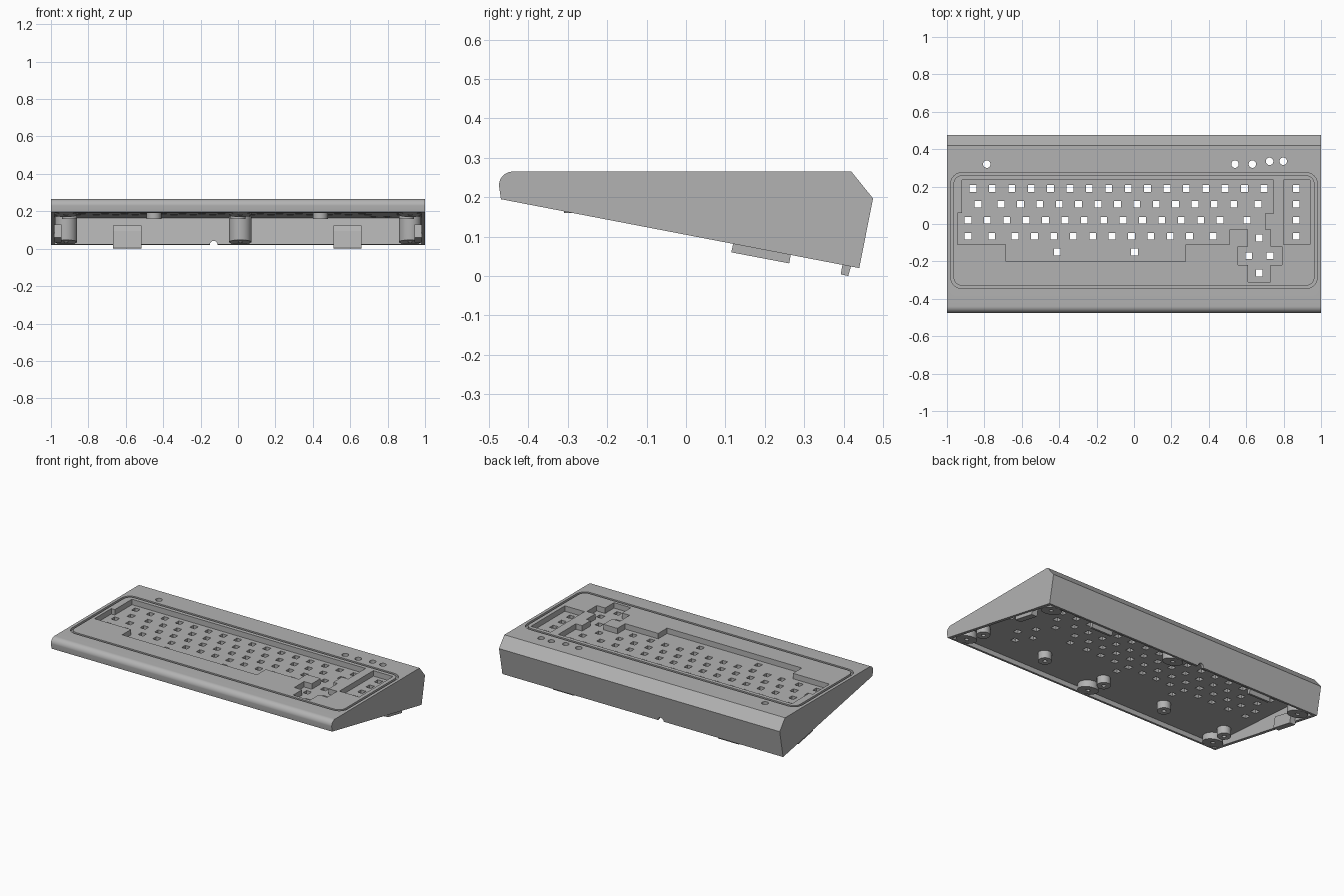
import bpy, bmesh, math
from mathutils import Matrix

if "Cube" in bpy.data.objects:
    bpy.data.objects.remove(bpy.data.objects["Cube"])

grey = bpy.data.materials.new("case_grey")
grey.use_nodes = True
grey.diffuse_color = (0.45, 0.45, 0.45, 1)
grey.node_tree.nodes["Principled BSDF"].inputs["Base Color"].default_value = (0.45, 0.45, 0.45, 1)


def finish(name, bm):
    bmesh.ops.recalc_face_normals(bm, faces=bm.faces)
    me = bpy.data.meshes.new(name)
    bm.to_mesh(me)
    bm.free()
    me.materials.append(grey)
    ob = bpy.data.objects.new(name, me)
    bpy.context.collection.objects.link(ob)
    return ob


def extrude(bm, pts, vec):
    """Add a closed prism from a planar outline."""
    face = bm.faces.new([bm.verts.new(p) for p in pts])
    out = bmesh.ops.extrude_face_region(bm, geom=[face], use_keep_orig=True)
    verts = [g for g in out["geom"] if isinstance(g, bmesh.types.BMVert)]
    bmesh.ops.translate(bm, verts=verts, vec=vec)


def side_prism(bm, profile, x0, x1):
    extrude(bm, [(x0, y, z) for y, z in profile], (x1 - x0, 0, 0))


def plan_prism(bm, outline, z0, z1):
    extrude(bm, [(x, y, z0) for x, y in outline], (0, 0, z1 - z0))


def rect(x0, x1, y0, y1):
    return [(x0, y0), (x1, y0), (x1, y1), (x0, y1)]


def circle(cx, cy, r, n=24):
    return [(cx + r * math.cos(2 * math.pi * i / n), cy + r * math.sin(2 * math.pi * i / n)) for i in range(n)]


def round_rect(x0, x1, y0, y1, r, n=6):
    pts = []
    for k, (cx, cy) in enumerate(rect(x0 + r, x1 - r, y0 + r, y1 - r)):
        for i in range(n + 1):
            a = math.pi + math.pi / 2 * (k + i / n)
            pts.append((cx + r * math.cos(a), cy + r * math.sin(a)))
    return pts


def smooth(ob):
    bpy.ops.object.select_all(action="DESELECT")
    ob.select_set(True)
    bpy.context.view_layer.objects.active = ob
    bpy.ops.object.shade_smooth_by_angle(angle=math.radians(30))


def cut(ob, bm):
    cutter = finish("cutter", bm)
    cutter.hide_render = True
    mod = ob.modifiers.new("cut", "BOOLEAN")
    mod.operation, mod.solver, mod.object = "DIFFERENCE", "EXACT", cutter
    bpy.context.view_layer.objects.active = ob
    bpy.ops.object.modifier_apply(modifier=mod.name)
    bpy.data.objects.remove(cutter)


def slope(y):
    """Height of the slanted open underside."""
    return 0.195 - 0.192 * (y + 0.47)


def ceiling(y):
    return 0.222 - 0.0646 * (y + 0.452)


# Wedge body with a rounded front edge and chamfered back
nose = [(-0.44 + 0.035 * math.cos(a), 0.23 + 0.035 * math.sin(a))
        for a in [math.pi - i * math.pi / 20 for i in range(11)]]
bm = bmesh.new()
side_prism(bm, [(-0.47, 0.195)] + nose + [(0.42, 0.265), (0.475, 0.197), (0.44, 0.02)], -1, 1)
case = finish("case", bm)

# Hollow underside
bm = bmesh.new()
side_prism(bm, [(-0.452, -0.1), (-0.452, ceiling(-0.452)), (0.448, ceiling(0.448)), (0.42, 0.015), (0.42, -0.1)], -0.98, 0.98)
cut(case, bm)

# Sunken key areas
FLOOR, TOP = 0.23, 0.3
main = [(-0.92, 0.235), (0.745, 0.235), (0.745, 0.057), (0.7, 0.057), (0.7, -0.03), (0.73, -0.03),
        (0.73, -0.12), (0.79, -0.12), (0.79, -0.22), (0.73, -0.22), (0.73, -0.31), (0.61, -0.31),
        (0.61, -0.22), (0.555, -0.22), (0.555, -0.12), (0.61, -0.12), (0.61, -0.03), (0.51, -0.03),
        (0.51, -0.11), (0.275, -0.11), (0.275, -0.2), (-0.685, -0.2), (-0.685, -0.11),
        (-0.945, -0.11), (-0.945, 0.06), (-0.92, 0.06)]
bm = bmesh.new()
plan_prism(bm, main, FLOOR, TOP)
plan_prism(bm, rect(0.8, 0.94, -0.11, 0.235), FLOOR, TOP)
cut(case, bm)

# Rounded groove around the keys
bm = bmesh.new()
loops = []
for z in (0.25, TOP):
    for inset in (0, 0.015):
        pts = round_rect(-0.98 + inset, 0.98 - inset, -0.345 + inset, 0.275 - inset, 0.06 - inset)
        loops.append([bm.verts.new((x, y, z)) for x, y in pts])
for a, b in ((0, 1), (1, 3), (3, 2), (2, 0)):
    n = len(loops[a])
    for i in range(n):
        j = (i + 1) % n
        bm.faces.new((loops[a][i], loops[a][j], loops[b][j], loops[b][i]))
cut(case, bm)

# Key switch holes, row by row
STEP = 0.1037
rows = {0.19: [-0.861 + STEP * i for i in range(16)] + [0.868],
        0.105: [-0.834] + [-0.711 + STEP * i for i in range(13)] + [0.663, 0.868],
        0.02: [-0.888 + STEP * i for i in range(14)] + [0.604, 0.868],
        -0.065: [-0.888, -0.76] + [-0.636 + STEP * i for i in range(10)] + [0.422, 0.868],
        -0.15: [-0.41, 0.003],
        -0.075: [0.67], -0.17: [0.613, 0.727], -0.262: [0.67]}
bm = bmesh.new()
H = 0.018
for y, xs in rows.items():
    for x in xs:
        plan_prism(bm, rect(x - H, x + H, y - H, y + H), 0.1, TOP)
# Round lamp and button holes
for x, y in ((-0.787, 0.32), (0.54, 0.32), (0.633, 0.32), (0.725, 0.335), (0.798, 0.335)):
    plan_prism(bm, circle(x, y, 0.02), 0.1, TOP)
cut(case, bm)

# Cable notch in the back wall
bm = bmesh.new()
extrude(bm, [(x, 0.38, z) for x, z in circle(-0.13, 0.022, 0.02)], (0, 0.12, 0))
cut(case, bm)
smooth(case)


def post(name, x, y, r, hole, bottom):
    """Hollow screw post hanging from the ceiling."""
    bm = bmesh.new()
    rings = []
    for radius, end in ((r, 0), (r, 1), (hole, 1), (hole, 2)):
        ring = []
        for px, py in circle(x, y, radius):
            py = max(py, -0.46)
            z = (ceiling(py) + 0.005, bottom(py), bottom(py) + 0.04)[end]
            ring.append(bm.verts.new((px, py, z)))
        rings.append(ring)
    for a, b in zip(rings, rings[1:]):
        for i in range(len(a)):
            j = (i + 1) % len(a)
            bm.faces.new((a[i], a[j], b[j], b[i]))
    bm.faces.new(rings[0])
    bm.faces.new(rings[-1])
    smooth(finish(name, bm))


for i, x in enumerate((-0.92, 0, 0.92)):
    px = x + 0.012 * (i == 1)
    post(f"front_post_{i + 1}", px, -0.395, 0.06, 0.013, slope)
    post(f"rear_post_{i + 1}", px, 0.36, 0.06, 0.013, slope)
for i, x in enumerate((-0.9, -0.45, 0, 0.44, 0.9)):
    post(f"board_post_{i + 1}", x, -0.27, 0.04, 0.012, lambda y: 0.16)

# Rear tabs and side blocks that reach below the case
for side, x in (("right", -0.592), ("left", 0.585)):
    bm = bmesh.new()
    side_prism(bm, [(0.393, 0.004), (0.412, 0), (0.447, 0.125), (0.425, 0.125), (0.409, 0.095)], x - 0.075, x + 0.075)
    finish(side + "_rear_tab", bm)
for side, s in (("right", -1), ("left", 1)):
    bm = bmesh.new()
    side_prism(bm, [(0.115, 0.06), (0.262, 0.032), (0.275, 0.1), (0.13, 0.13)], s * 0.945, s * 0.985)
    finish(side + "_side_block", bm)
